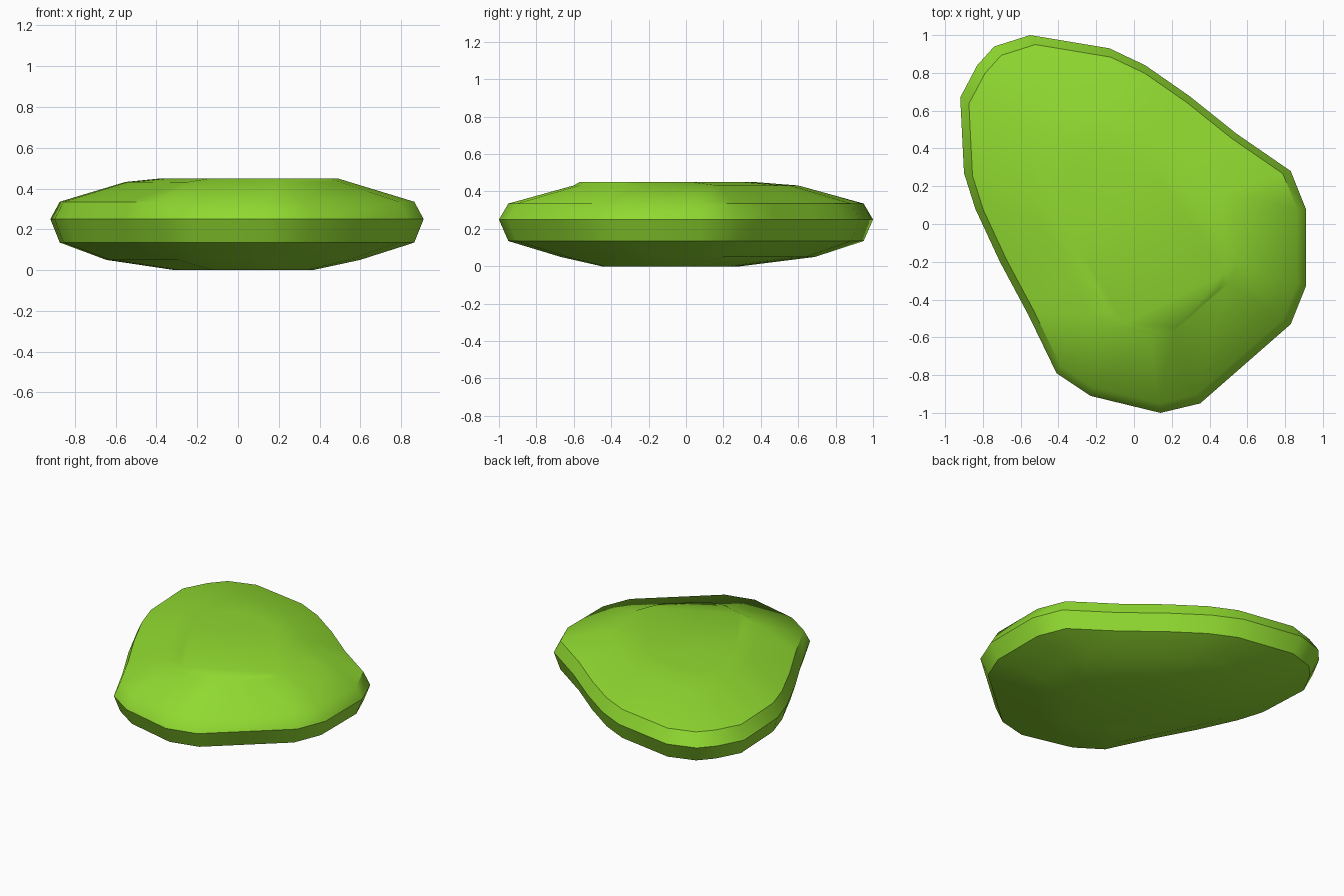
import bpy, bmesh, math

if "Cube" in bpy.data.objects:
    bpy.data.objects.remove(bpy.data.objects["Cube"], do_unlink=True)

# Widest outline of the pebble, counterclockwise from the back
OUTLINE = [(-.55, 1), (-.74, .94), (-.83, .84), (-.92, .67), (-.9, .27),
           (-.84, .08), (-.71, -.2), (-.56, -.48), (-.41, -.79), (-.23, -.91),
           (.14, -1), (.35, -.95), (.83, -.53), (.91, -.33), (.91, .08),
           (.83, .28), (.54, .48), (.29, .68), (.06, .84), (-.13, .93)]

# Stacked layers: height, scale, shift in x, shift in y
LAYERS = [(0, .37, .03, -.08), (.05, .68, -.02, .01), (.135, .95, 0, 0),
          (.25, 1, 0, 0), (.335, .95, 0, 0), (.432, .6, 0, 0),
          (.45, .47, .06, -.1)]
RIM_LOW, RIM_MID, RIM_TOP = 2, 3, 4

green = bpy.data.materials.new("leaf green")
colour = (.28, .7, .03, 1)
green.diffuse_color = colour
green.use_nodes = True
bsdf = green.node_tree.nodes["Principled BSDF"]
bsdf.inputs["Base Color"].default_value = colour
bsdf.inputs["Roughness"].default_value = .6

# Loft the layers and cap both ends
bm = bmesh.new()
rings = [[bm.verts.new((x * s + dx, y * s + dy, z)) for x, y in OUTLINE]
         for z, s, dx, dy in LAYERS]
n = len(OUTLINE)
for low, high in zip(rings, rings[1:]):
    for i in range(n):
        j = (i + 1) % n
        bm.faces.new((low[i], low[j], high[j], high[i]))
bm.faces.new(rings[-1])
bm.faces.new(rings[0][::-1])
for face in bm.faces:
    face.smooth = True


# Crisp rim edges; the upper one softens toward the front
def sharpen(ring, rule=lambda p: True):
    for i in range(n):
        a, b = ring[i], ring[(i + 1) % n]
        if rule((a.co + b.co) / 2):
            bm.edges.get((a, b)).smooth = False


sharpen(rings[RIM_LOW])
sharpen(rings[RIM_MID])
sharpen(rings[RIM_TOP], lambda p: p.x * .5 - p.y < .55)
bmesh.ops.recalc_face_normals(bm, faces=bm.faces[:])

mesh = bpy.data.meshes.new("pebble")
bm.to_mesh(mesh)
bm.free()
mesh.materials.append(green)
pebble = bpy.data.objects.new("pebble", mesh)
bpy.context.collection.objects.link(pebble)
